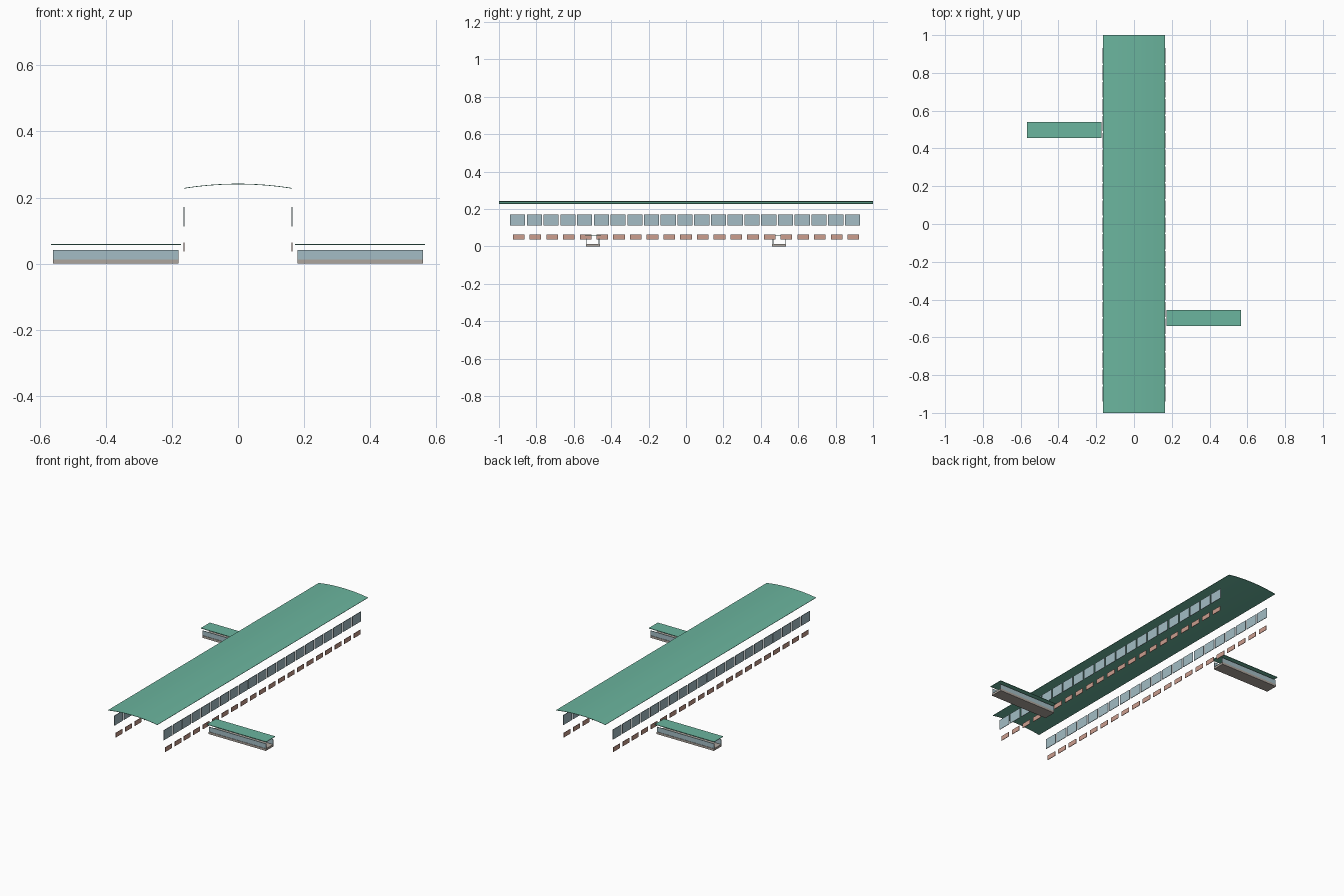
import bpy, bmesh, math

if "Cube" in bpy.data.objects:
    bpy.data.objects.remove(bpy.data.objects["Cube"])


def material(name, rgb):
    m = bpy.data.materials.new(name)
    m.diffuse_color = (*rgb, 1)
    m.use_nodes = True
    m.node_tree.nodes["Principled BSDF"].inputs["Base Color"].default_value = m.diffuse_color
    return m


GREEN = material("roof green", (0.147, 0.462, 0.342))
GLASS = material("glass blue grey", (0.367, 0.507, 0.554))
PINK = material("dusty pink", (0.604, 0.342, 0.274))
GREY = material("warm grey", (0.42, 0.38, 0.342))


def make_object(name, bm, mat):
    bmesh.ops.recalc_face_normals(bm, faces=bm.faces)
    mesh = bpy.data.meshes.new(name)
    bm.to_mesh(mesh)
    bm.free()
    mesh.materials.append(mat)
    obj = bpy.data.objects.new(name, mesh)
    bpy.context.collection.objects.link(obj)
    return obj


def add_box(bm, x, y, z):
    """Add a box given its (low, high) range on each axis."""
    verts = bmesh.ops.create_cube(bm, size=1)["verts"]
    for v in verts:
        v.co = [(r[0] + r[1]) / 2 + c * (r[1] - r[0]) for r, c in zip((x, y, z), v.co)]


def box(name, x, y, z, mat):
    bm = bmesh.new()
    add_box(bm, x, y, z)
    return make_object(name, bm, mat)


# Gently arched thin roof
HALF, RISE, TOP, THICK, STEPS = 0.164, 0.013, 0.242, 0.002, 16
radius = (HALF ** 2 + RISE ** 2) / (2 * RISE)
outer = []
for i in range(STEPS + 1):
    x = -HALF + 2 * HALF * i / STEPS
    outer.append((x, TOP - radius + math.sqrt(radius ** 2 - x ** 2)))
profile = outer + [(x, z - THICK) for x, z in reversed(outer)]
bm = bmesh.new()
face = bm.faces.new([bm.verts.new((x, -1, z)) for x, z in profile])
ext = bmesh.ops.extrude_face_region(bm, geom=[face])
for v in ext["geom"]:
    if isinstance(v, bmesh.types.BMVert):
        v.co.y = 1
make_object("arched_roof", bm, GREEN)

# Rows of windows and lower panels along both sides
ROWS = (("windows", 0.0405, (0.113, 0.172), -0.005, GLASS),
        ("lower_panels", 0.031, (0.037, 0.064), 0.0, PINK))
for side, label in ((-1, "left"), (1, "right")):
    for name, half, z, shift, mat in ROWS:
        bm = bmesh.new()
        for i in range(21):
            y = (i - 10) * 0.0895 + shift
            add_box(bm, (side * 0.164 - 0.0015, side * 0.164 + 0.0015),
                    (y - half, y + half), z)
        make_object(f"{label}_{name}", bm, mat)

# Two side walkways: floor, glass side walls and a flat canopy
for side, label in ((-1, "left"), (1, "right")):
    y = -0.498 * side
    span = sorted((side * 0.18, side * 0.56))
    box(f"{label}_walkway_floor", span, (y - 0.037, y + 0.037), (0, 0.013), GREY)
    for s, end in ((-1, "front"), (1, "back")):
        w = y + s * 0.033
        box(f"{label}_walkway_{end}_glass", span, (w - 0.0015, w + 0.0015),
            (0.013, 0.042), GLASS)
    box(f"{label}_walkway_canopy", sorted((side * 0.172, side * 0.566)),
        (y - 0.043, y + 0.043), (0.056, 0.059), GREEN)
